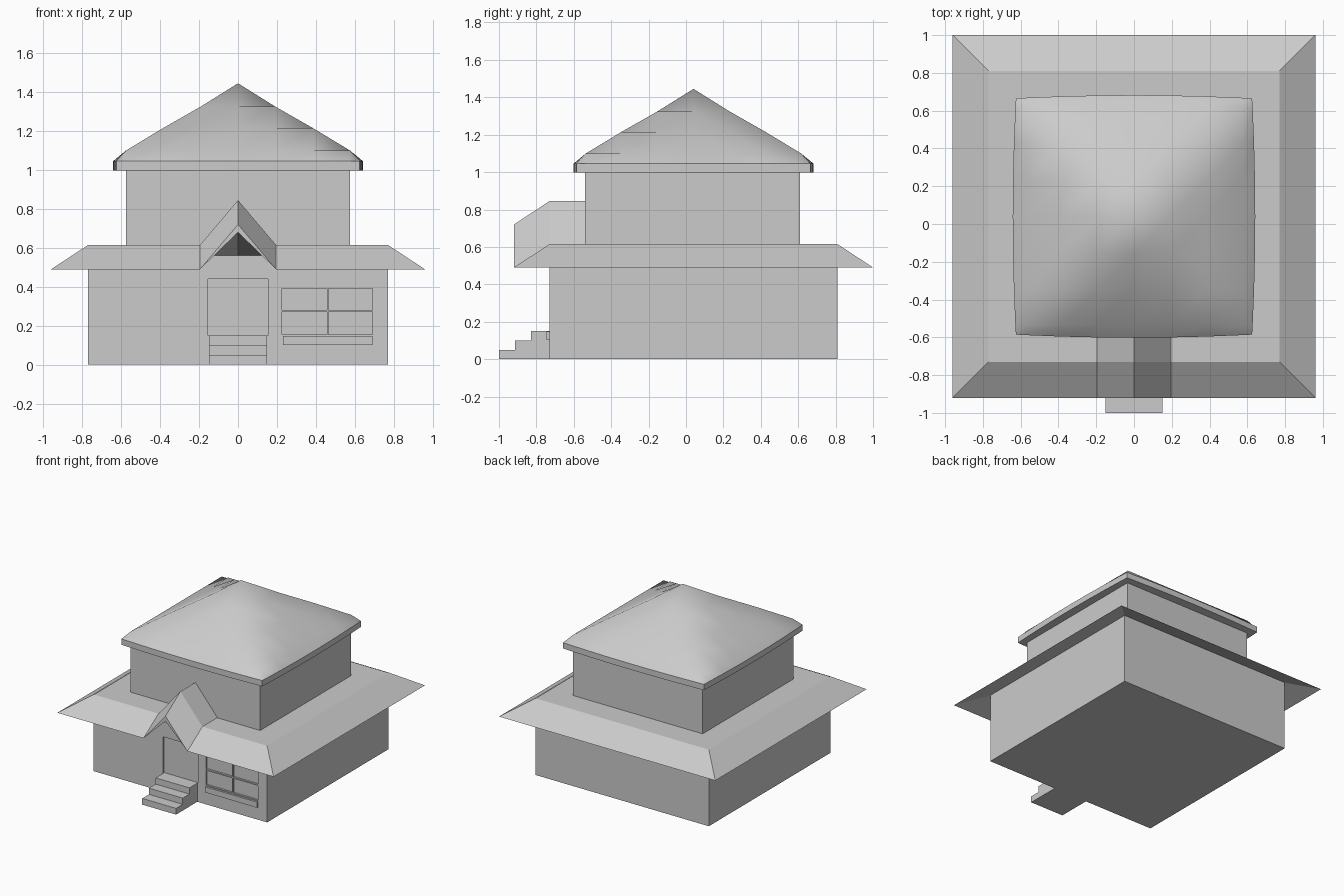
import bpy, bmesh, math

if "Cube" in bpy.data.objects:
    bpy.data.objects.remove(bpy.data.objects["Cube"])

CY = 0.04  # depth centre of the house


def mesh_object(name, bm):
    mesh = bpy.data.meshes.new(name)
    bm.to_mesh(mesh)
    bm.free()
    ob = bpy.data.objects.new(name, mesh)
    bpy.context.collection.objects.link(ob)
    return ob


def box(name, x0, x1, y0, y1, z0, z1):
    bm = bmesh.new()
    bmesh.ops.create_cube(bm, size=1)
    for v in bm.verts:
        v.co = ((x0 + x1) / 2 + v.co.x * (x1 - x0),
                (y0 + y1) / 2 + v.co.y * (y1 - y0),
                (z0 + z1) / 2 + v.co.z * (z1 - z0))
    return mesh_object(name, bm)


def recess(target, name, x0, x1, z0, z1, depth):
    cutter = box(name, x0, x1, -0.8, -0.73 + depth, z0, z1)
    cutter.hide_render = True
    cutter.hide_set(True)
    mod = target.modifiers.new(name, 'BOOLEAN')
    mod.operation = 'DIFFERENCE'
    mod.solver = 'EXACT'
    mod.object = cutter
    bpy.context.view_layer.objects.active = target
    bpy.ops.object.modifier_apply(modifier=mod.name)
    bpy.data.objects.remove(cutter)


# Two storeys of walls
ground = box("ground_floor", -0.77, 0.77, -0.73, 0.81, 0, 0.56)
box("upper_floor", -0.575, 0.575, -0.54, 0.61, 0.60, 1.02)

# Door recess and four window panes
recess(ground, "door_recess", -0.155, 0.155, 0.15, 0.44, 0.01)
for i, (xa, xb) in enumerate(((0.225, 0.457), (0.465, 0.69))):
    for j, (za, zb) in enumerate(((0.155, 0.272), (0.282, 0.392))):
        recess(ground, f"pane_{i}{j}", xa, xb, za, zb, 0.015)
box("window_sill", 0.23, 0.69, -0.745, -0.72, 0.102, 0.147)

# Front steps, one stair profile extruded across
profile = [(-0.70, 0), (-1.0, 0), (-1.0, 0.05), (-0.915, 0.05), (-0.915, 0.10),
           (-0.83, 0.10), (-0.83, 0.15), (-0.70, 0.15)]
bm = bmesh.new()
face = bm.faces.new([bm.verts.new((-0.15, y, z)) for y, z in profile])
ext = bmesh.ops.extrude_face_region(bm, geom=[face])
bmesh.ops.translate(bm, vec=(0.30, 0, 0),
                    verts=[v for v in ext["geom"] if isinstance(v, bmesh.types.BMVert)])
bmesh.ops.recalc_face_normals(bm, faces=bm.faces)
mesh_object("front_steps", bm)

# Skirt roof folded up into a gable over the door
YF, YW, YU = -0.92, -0.73, -0.54  # eave, lower wall, upper wall
bm = bmesh.new()


def poly(*pts):
    bm.faces.new([bm.verts.new(p) for p in pts])


def skirt(z_in):
    # back slope, then mirrored sides and front halves
    poly((-0.96, 1.0, 0.49), (0.96, 1.0, 0.49), (0.77, 0.81, z_in), (-0.77, 0.81, z_in))
    for s in (-1, 1):
        poly((s * 0.96, YF, 0.49), (s * 0.96, 1.0, 0.49),
             (s * 0.77, 0.81, z_in), (s * 0.77, YW, z_in))
        poly((s * 0.96, YF, 0.49), (s * 0.195, YF, 0.49),
             (s * 0.195, YW, z_in), (s * 0.77, YW, z_in))


skirt(0.615)
skirt(0.56)
poly((-0.77, YW, 0.613), (0.77, YW, 0.613), (0.77, 0.81, 0.613), (-0.77, 0.81, 0.613))
for s in (-1, 1):
    # gable slopes, fascia and folded soffit
    poly((0, YF, 0.72), (s * 0.195, YF, 0.49), (s * 0.195, YW, 0.615), (0, YW, 0.845))
    poly((0, YW, 0.845), (s * 0.195, YW, 0.615), (s * 0.195, YU, 0.615), (0, YU, 0.845))
    poly((0, YF, 0.72), (s * 0.195, YF, 0.49), (0, YF, 0.68))
    poly((0, YF, 0.68), (s * 0.195, YF, 0.49), (s * 0.195, YW, 0.56), (0, YW, 0.56))
bmesh.ops.remove_doubles(bm, verts=bm.verts, dist=0.0005)
bmesh.ops.recalc_face_normals(bm, faces=bm.faces)
skirt_ob = mesh_object("skirt_roof", bm)

# Upper roof: grid raised in square rings, with slightly bowed eaves
rings = [(0.0, 1.445), (0.192, 1.325), (0.385, 1.215), (0.575, 1.10), (0.632, 1.045)]
n = len(rings) - 1
bm = bmesh.new()
grid = {}
for i in range(-n, n + 1):
    for j in range(-n, n + 1):
        x = math.copysign(rings[abs(i)][0], i)
        y = math.copysign(rings[abs(j)][0], j)
        if abs(i) == n:
            x = math.copysign(0.642 - 0.042 * y * y, i)
        if abs(j) == n:
            y = math.copysign(0.642 - 0.042 * x * x, j)
        grid[i, j] = bm.verts.new((x, y + CY, rings[max(abs(i), abs(j))][1]))
for i in range(-n, n):
    for j in range(-n, n):
        bm.faces.new((grid[i, j], grid[i + 1, j], grid[i + 1, j + 1], grid[i, j + 1]))
# Vertical eave band and flat underside
rim = [e for e in bm.edges if e.is_boundary]
ext = bmesh.ops.extrude_edge_only(bm, edges=rim)["geom"]
for v in ext:
    if isinstance(v, bmesh.types.BMVert):
        v.co.z = 0.998
bmesh.ops.contextual_create(bm, geom=[e for e in ext if isinstance(e, bmesh.types.BMEdge)])
bmesh.ops.recalc_face_normals(bm, faces=bm.faces)
roof = mesh_object("upper_roof", bm)
bpy.ops.object.select_all(action='DESELECT')
roof.select_set(True)
bpy.context.view_layer.objects.active = roof
bpy.ops.object.shade_smooth_by_angle(angle=math.radians(45))
